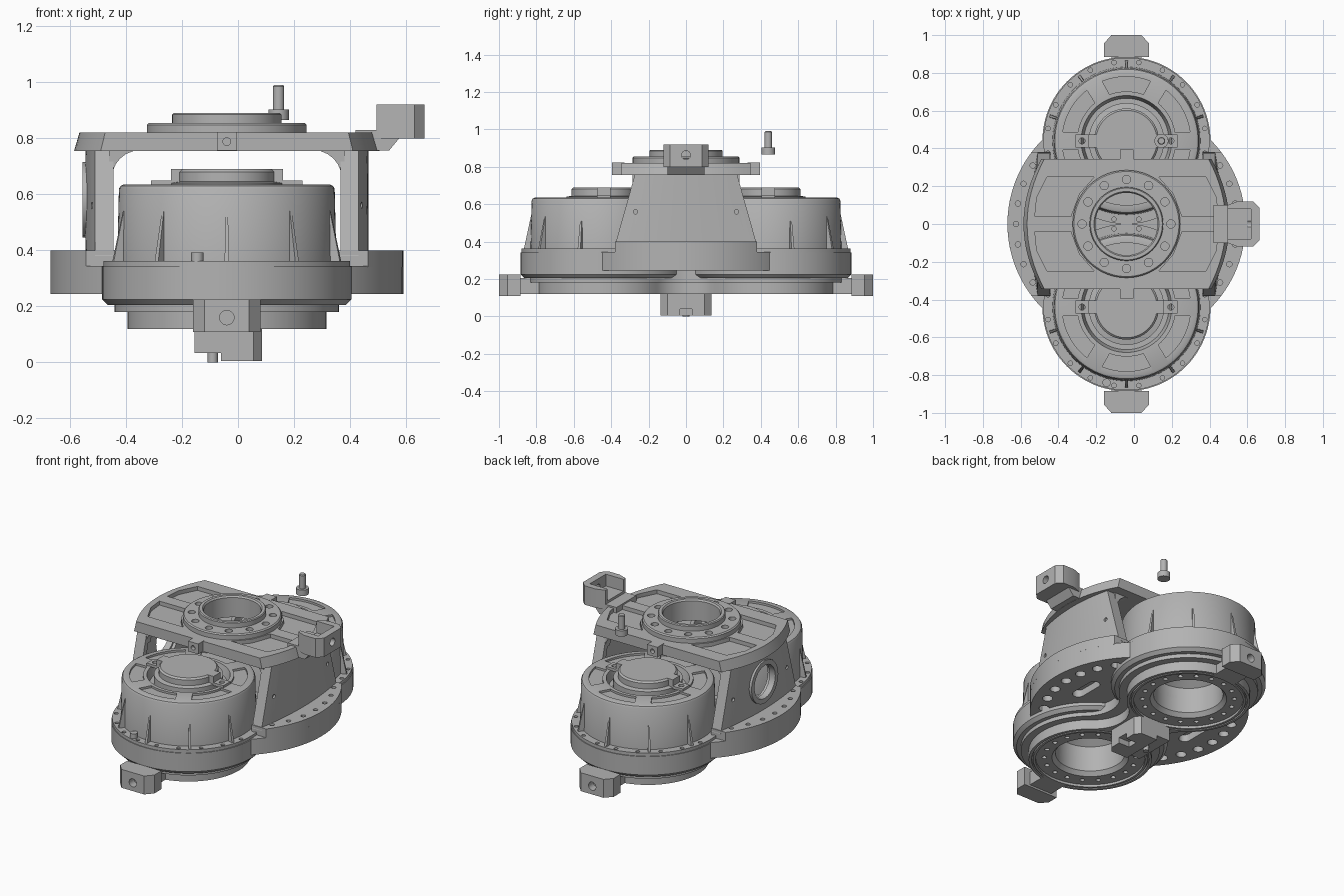
import bpy, bmesh, math
from mathutils import Matrix, Vector

if "Cube" in bpy.data.objects:
    bpy.data.objects.remove(bpy.data.objects["Cube"])

CX = -0.04          # centre line of the casting
DY = 0.44           # offset of each drum
SIDES = (-1, 1)

mat = bpy.data.materials.new("cast_grey")
mat.use_nodes = True
GREY = (0.45, 0.45, 0.45, 1)
mat.diffuse_color = GREY
mat.node_tree.nodes["Principled BSDF"].inputs["Base Color"].default_value = GREY


def finish(name, bm):
    bmesh.ops.remove_doubles(bm, verts=bm.verts, dist=1e-5)
    bmesh.ops.recalc_face_normals(bm, faces=bm.faces)
    me = bpy.data.meshes.new(name)
    bm.to_mesh(me)
    bm.free()
    me.materials.append(mat)
    ob = bpy.data.objects.new(name, me)
    bpy.context.collection.objects.link(ob)
    return ob


def prism(name, pts, z0, z1, top=None):
    """Extrude a plan outline (offset from the centre line), optionally lofted to another."""
    bm = bmesh.new()
    lo = [bm.verts.new((CX + x, y, z0)) for x, y in pts]
    hi = [bm.verts.new((CX + x, y, z1)) for x, y in (top or pts)]
    bm.faces.new(lo)
    bm.faces.new(hi)
    for i in range(len(lo)):
        j = (i + 1) % len(lo)
        bm.faces.new((lo[i], lo[j], hi[j], hi[i]))
    return finish(name, bm)


def box(name, x0, x1, y0, y1, z0, z1):
    return prism(name, [(x0, y0), (x1, y0), (x1, y1), (x0, y1)], z0, z1)


def lathe(name, prof, y=0.0, x=0.0, n=72):
    """Revolve a closed (radius, z) profile."""
    bm = bmesh.new()
    rings = []
    for k in range(n):
        a = math.tau * k / n
        rings.append([bm.verts.new((CX + x + r * math.cos(a), y + r * math.sin(a), z)) for r, z in prof])
    for k in range(n):
        a, b = rings[k], rings[(k + 1) % n]
        for i in range(len(prof)):
            j = (i + 1) % len(prof)
            if prof[i][0] + prof[j][0] > 0:
                bm.faces.new((a[i], b[i], b[j], a[j]))
    return finish(name, bm)


def disc(name, r, z0, z1, y=0.0, x=0.0, n=72):
    return lathe(name, [(0, z0), (r, z0), (r, z1), (0, z1)], y, x, n)


def holes(spots, r, depth, axis="Z"):
    """Cutter made of several separate cylinders."""
    bm = bmesh.new()
    rot = {"Z": Matrix(), "X": Matrix.Rotation(math.pi / 2, 4, "Y"), "Y": Matrix.Rotation(math.pi / 2, 4, "X")}[axis]
    for x, y, z in spots:
        bmesh.ops.create_cone(bm, cap_ends=True, segments=20, radius1=r, radius2=r, depth=depth,
                              matrix=Matrix.Translation((CX + x, y, z)) @ rot)
    return finish("cutter", bm)


def cut(ob, *cutters):
    for c in cutters:
        c.hide_render = True
        m = ob.modifiers.new("cut", "BOOLEAN")
        m.operation, m.solver, m.object = "DIFFERENCE", "EXACT", c
        bpy.context.view_layer.objects.active = ob
        bpy.ops.object.modifier_apply(modifier=m.name)
        bpy.data.objects.remove(c)
    return ob


def arc(r, a0, a1, n, x=0.0, y=0.0):
    return [(x + r * math.cos(math.radians(a0 + (a1 - a0) * i / n)),
             y + r * math.sin(math.radians(a0 + (a1 - a0) * i / n))) for i in range(n + 1)]


def ring_spots(r, z, n, y=0.0, start=0.0):
    return [(p[0], p[1], z) for p in arc(r, start, start + 360, n, 0, y)[:-1]]


def figure_eight(r, fillet=0.2):
    """Two discs joined by a filleted neck."""
    d = math.sqrt((r + fillet) ** 2 - DY ** 2)
    a = math.degrees(math.atan2(DY, d))
    return (arc(r, -a, 180 + a, 48, 0, DY) + arc(fillet, a, -a, 16, -d)[1:-1]
            + arc(r, 180 - a, 360 + a, 48, 0, -DY) + arc(fillet, 180 + a, 180 - a, 16, d)[1:-1])


def bore(s):
    return lathe("cutter", [(0, 0.05), (0.225, 0.05), (0.225, 0.13), (0.2, 0.16), (0.2, 0.32),
                            (0.15, 0.36), (0.15, 0.54), (0, 0.54)], s * DY)


def bores():
    return [bore(s) for s in SIDES]


# Base: side wings with lightening holes and slots underneath
wing = disc("wing_plate", 0.63, 0.245, 0.345, n=96)
wing_holes = [(s * x, y, 0.245) for s in SIDES for x, y in arc(0.55, -36, 36, 6)]
cut(wing, *bores(), holes(wing_holes, 0.03, 0.08))
for s in SIDES:
    slot = arc(0.035, 0, 180, 8, s * 0.4, 0.07) + arc(0.035, 180, 360, 8, s * 0.4, -0.07)
    cut(wing, prism("cutter", slot, 0.2, 0.29))

# Lower stepped plates
cut(prism("lower_step", figure_eight(0.40), 0.18, 0.25), *bores())
bottom = cut(prism("bottom_plate", figure_eight(0.355), 0.12, 0.185), *bores())
for s in SIDES:
    cut(bottom, lathe("cutter", [(0.215, 0.1), (0.315, 0.1), (0.315, 0.135), (0.215, 0.135)], s * DY),
        holes(ring_spots(0.265, 0.135, 18, s * DY), 0.014, 0.05),
        lathe("cutter", [(0.33, 0.1), (0.338, 0.1), (0.338, 0.135), (0.33, 0.135)], s * DY))

for s in SIDES:
    y = s * DY
    # Drum seat and bolted flange
    cut(lathe("drum_seat", [(0, 0.205), (0.425, 0.205), (0.445, 0.225), (0.445, 0.342), (0, 0.342)], y, n=96), bore(s))
    flange = cut(disc("drum_flange", 0.44, 0.342, 0.362, y, n=96), bore(s))
    cut(flange, holes(ring_spots(0.42, 0.362, 20, y, 9), 0.012, 0.02))
    # Drum housing with a recessed collar and shallow pockets
    drum = lathe("drum_housing", [(0, 0.33), (0.392, 0.33), (0.385, 0.62), (0.379, 0.63), (0.368, 0.635),
                                  (0.24, 0.635), (0.225, 0.58), (0, 0.58)], y, n=96)
    cut(drum, bore(s))
    for k in range(6):
        a = 30 + 60 * k
        cut(drum, prism("cutter", arc(0.34, a - 22, a + 22, 10, 0, y) + arc(0.262, a + 20, a - 20, 10, 0, y), 0.622, 0.7))
    # Tapered ribs
    for k in range(-2, 3):
        rib = prism("drum_rib", [(0.37, -0.008), (0.428, -0.008), (0.428, 0.008), (0.37, 0.008)], 0.355, 0.55,
                    [(0.37, -0.004), (0.386, -0.004), (0.386, 0.004), (0.37, 0.004)])
        c = Vector((CX, 0, 0))
        rib.data.transform(Matrix.Translation((CX, y, 0)) @ Matrix.Rotation(math.radians(s * 90 + 36 * k), 4, "Z")
                           @ Matrix.Translation(-c))
    # Central cap and its strap
    lathe("drum_cap", [(0, 0.57), (0.2, 0.57), (0.2, 0.64), (0.172, 0.645), (0.172, 0.68), (0.162, 0.69), (0, 0.69)], y)
    for t in SIDES:
        x0, x1 = sorted((t * 0.16, t * 0.27))
        cut(box("strap_arm", x0, x1, y - 0.035, y + 0.035, 0.632, 0.65), holes([(t * 0.235, y, 0.65)], 0.016, 0.06))
        x0, x1 = sorted((t * 0.15, t * 0.2))
        box("strap_post", x0, x1, y - 0.035, y + 0.035, 0.64, 0.69)
    # End lug
    lug = prism("end_lug", [(-0.12, s * 0.885), (0.12, s * 0.885), (0.12, s * 0.955), (0.08, s), (-0.08, s),
                            (-0.12, s * 0.955)], 0.108, 0.225)
    cut(lug, holes([(0, s, 0.16)], 0.026, 0.1, "Y"))
    y0, y1 = sorted((s * 0.76, s * 0.9))
    box("lug_arm", -0.08, 0.08, y0, y1, 0.12, 0.205)

# Screw on the front flange
disc("flange_screw", 0.022, 0.355, 0.392, -0.84, -0.105, 20)

# Bridge: feet and side walls
for s in SIDES:
    foot = [(s * x, y) for x, y in arc(0.63, -37, 37, 24)] + [(s * 0.4, 0.379), (s * 0.4, -0.379)]
    cut(prism("bridge_foot", foot, 0.34, 0.4),
        holes([(s * x, y, 0.4) for x, y in arc(0.585, -32, 32, 6)], 0.014, 0.05))

    def wall_outline(h):
        outer = [(s * (0.505 - 0.035 * (i / 8) ** 2), h * i / 8) for i in range(-8, 9)]
        return outer + [(s * 0.405, h), (s * 0.41, h * 0.86), (s * 0.455, h * 0.8),
                        (s * 0.455, -h * 0.8), (s * 0.41, -h * 0.86), (s * 0.405, -h)]
    wall = prism("bridge_wall", wall_outline(0.38), 0.38, 0.77, wall_outline(0.27))
    cut(wall, holes([(s * 0.5, y, 0.56) for y in (-0.27, 0.27)], 0.012, 0.06, "X"))
    # Curved gussets under the plate
    for t in SIDES:
        curve = [(0.42, 0.66), (0.42, 0.77), (0.31, 0.77)] + arc(0.1, 90, 0, 6, 0.31, 0.657)
        bm = bmesh.new()
        rows = [[bm.verts.new((CX + s * x, t * yy, z)) for x, z in curve] for yy in (0.235, 0.285)]
        for r in rows:
            bm.faces.new(r)
        for i in range(len(curve)):
            j = (i + 1) % len(curve)
            bm.faces.new((rows[0][i], rows[0][j], rows[1][j], rows[1][i]))
        finish("bridge_gusset", bm)
    # Round window and boss on one wall
    if s < 0:
        cut(wall, holes([(-0.48, 0, 0.58)], 0.115, 0.2, "X"))
        boss = holes([(-0.495, 0, 0.58)], 0.135, 0.04, "X")
        boss.name = "window_boss"
        cut(boss, holes([(-0.495, 0, 0.58)], 0.105, 0.2, "X"))

# Bridge top plate with four pockets
edge = [(0.545 - 0.095 * (i / 8) ** 2, 0.345 * i / 8) for i in range(-8, 9)]
outline = edge + [(-x, -y) for x, y in edge]
plate = prism("bridge_plate", outline, 0.755, 0.82, [(x * 0.965, y) for x, y in outline])
pocket = [(0.42, 0.25), (0.17, 0.25), (0.25, 0.16), (0.295, 0.04), (0.485, 0.04), (0.475, 0.14)]
for s in SIDES:
    for t in SIDES:
        cut(plate, prism("cutter", [(s * x, t * y) for x, y in pocket], 0.795, 0.9))
cut(plate, disc("cutter", 0.165, 0.7, 0.95))
for s in SIDES:
    y0, y1 = sorted((s * 0.33, s * 0.395))
    cut(box("plate_nub", -0.035, 0.037, y0, y1, 0.757, 0.822), holes([(0, s * 0.395, 0.788)], 0.014, 0.05, "Y"))

# Hub rings
hub = lathe("hub_flange", [(0.165, 0.755), (0.285, 0.755), (0.285, 0.848), (0.278, 0.855), (0.165, 0.855)])
cut(hub, holes(ring_spots(0.235, 0.855, 12, 0, 30), 0.022, 0.05))
lathe("hub_collar", [(0.165, 0.82), (0.195, 0.82), (0.195, 0.885), (0.19, 0.89), (0.172, 0.89), (0.165, 0.88)])

# Upper side lug
lug = prism("side_lug", [(0.535, -0.1), (0.59, -0.12), (0.67, -0.12), (0.705, -0.085), (0.705, 0.085),
                         (0.67, 0.12), (0.59, 0.12), (0.535, 0.1)], 0.8, 0.92)
cut(lug, box("cutter", 0.5, 0.66, -0.08, 0.08, 0.845, 0.95), holes([(0.7, 0, 0.862)], 0.024, 0.12, "X"))
prism("side_lug_arm", [(0.46, -0.1), (0.58, -0.1), (0.58, 0.1), (0.46, 0.1)], 0.757, 0.83,
      [(0.46, -0.1), (0.64, -0.1), (0.64, 0.1), (0.46, 0.1)])

# Lower centre bracket
block = prism("lower_bracket", [(-0.02, -0.135), (0.095, -0.135), (0.125, -0.1), (0.125, 0.1), (0.095, 0.135),
                                (-0.02, 0.135)], 0.005, 0.13)
cut(block, box("cutter", 0.05, 0.2, -0.032, 0.032, -0.02, 0.04))
box("bracket_step", -0.115, -0.01, -0.135, 0.135, 0.033, 0.13)
disc("bracket_pin", 0.018, 0, 0.05, 0, -0.05, 20)

# Loose socket screw
lathe("loose_screw", [(0, 0.865), (0.037, 0.865), (0.037, 0.902), (0.02, 0.902), (0.02, 0.985), (0.016, 0.99), (0, 0.99)],
      DY, 0.185, 24)

# Smooth round walls, keep edges sharp
bpy.ops.object.select_all(action="DESELECT")
for ob in bpy.context.scene.objects:
    if ob.type == "MESH" and ob.data.materials and ob.data.materials[0] == mat:
        ob.select_set(True)
        bpy.context.view_layer.objects.active = ob
bpy.ops.object.shade_smooth_by_angle(angle=math.radians(30))
